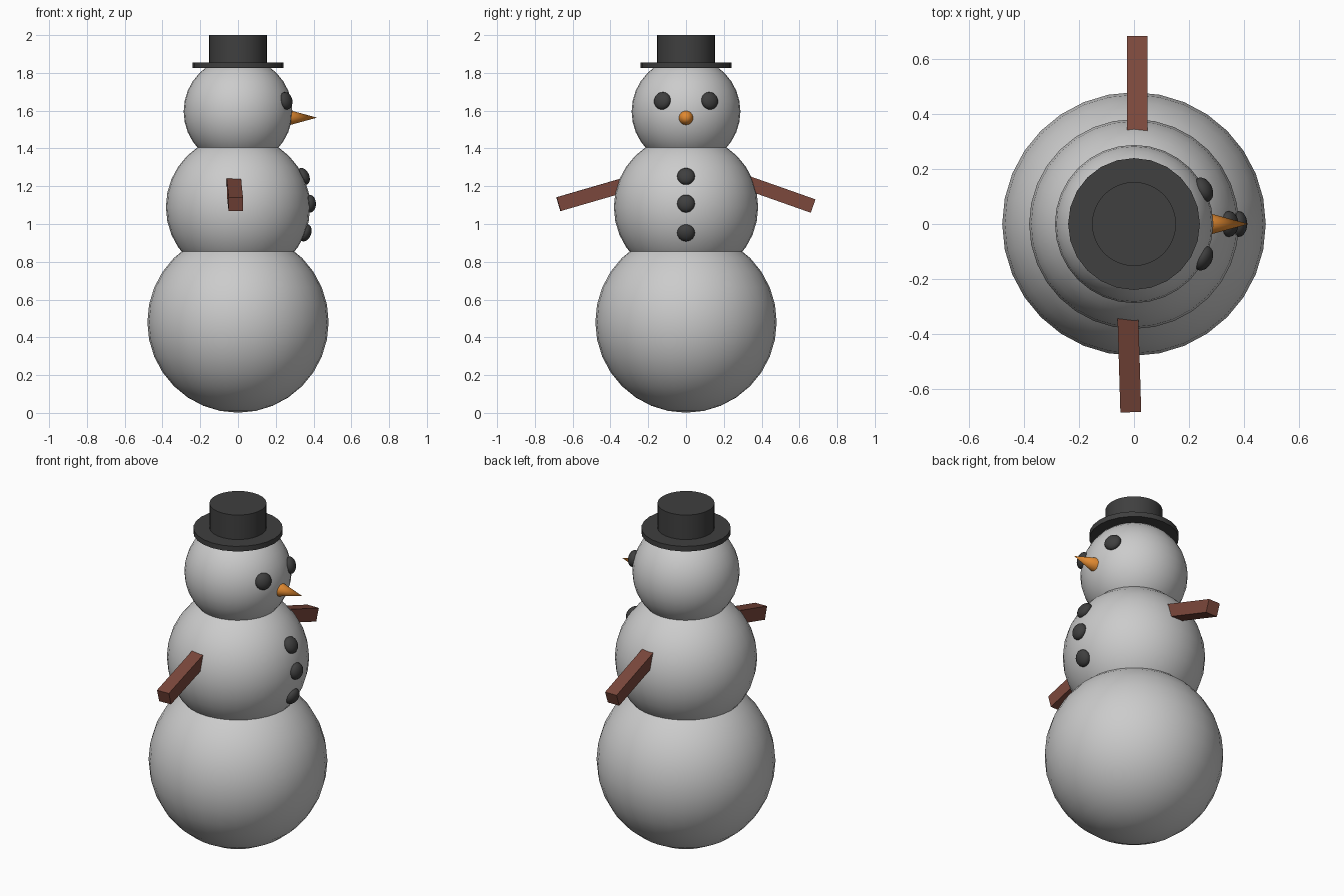
import bpy, math
from mathutils import Vector

if "Cube" in bpy.data.objects:
    bpy.data.objects.remove(bpy.data.objects["Cube"])


def material(name, rgb):
    m = bpy.data.materials.new(name)
    m.diffuse_color = (*rgb, 1)
    m.use_nodes = True
    m.node_tree.nodes["Principled BSDF"].inputs["Base Color"].default_value = m.diffuse_color
    return m


COAL = material("coal", (0.05, 0.05, 0.05))
WOOD = material("wood", (0.2, 0.065, 0.045))
ORANGE = material("orange", (0.75, 0.25, 0.03))


def finish(name, mat=None, smooth=True):
    ob = bpy.context.object
    ob.name = name
    if mat:
        ob.data.materials.append(mat)
    if smooth:
        bpy.ops.object.shade_smooth_by_angle(angle=math.radians(35))
    return ob


def ball(name, z, r):
    bpy.ops.mesh.primitive_uv_sphere_add(segments=32, ring_count=16, radius=r, location=(0, 0, z))
    return finish(name)


def lump(name, y, z, centre_z, r):
    """Flattened coal lump sitting on the +x side of a snowball."""
    dz = z - centre_z
    normal = Vector((math.sqrt(r * r - y * y - dz * dz), y, dz))
    bpy.ops.mesh.primitive_uv_sphere_add(segments=20, ring_count=12, radius=1,
                                         location=normal + Vector((0, 0, centre_z)))
    ob = finish(name, COAL)
    ob.scale = (0.047, 0.047, 0.031)
    ob.rotation_euler = normal.to_track_quat('Z', 'Y').to_euler()


def disc(name, z0, z1, r, sides):
    bpy.ops.mesh.primitive_cylinder_add(vertices=sides, radius=r, depth=z1 - z0,
                                        location=(0, 0, (z0 + z1) / 2))
    finish(name, COAL)


def stick(name, a, b, width):
    a, b = Vector(a), Vector(b)
    bpy.ops.mesh.primitive_cube_add(size=1, location=(a + b) / 2)
    ob = finish(name, WOOD, smooth=False)
    ob.scale = (width, (b - a).length, width)
    ob.rotation_euler = (b - a).to_track_quat('Y', 'Z').to_euler()


# Snowballs
ball("lower_body", 0.481, 0.48)
ball("upper_body", 1.09, 0.382)
ball("head", 1.596, 0.288)

# Eyes and buttons
for side, y in (("left", 0.125), ("right", -0.125)):
    lump(f"{side}_eye", y, 1.652, 1.596, 0.288)
for i, z in enumerate((1.252, 1.108, 0.953)):
    lump(f"button_{i + 1}", 0, z, 1.09, 0.382)

# Nose
bpy.ops.mesh.primitive_cone_add(vertices=24, radius1=0.041, radius2=0, depth=0.15,
                                location=(0.343, 0, 1.563), rotation=(0, math.pi / 2, 0))
finish("nose", ORANGE)

# Hat
disc("hat_brim", 1.825, 1.855, 0.24, 24)
disc("hat_crown", 1.84, 2.0, 0.153, 32)

# Arms, ends just inside the body
stick("left_arm", (0.012, 0.31, 1.223), (0.012, 0.673, 1.095), 0.075)
stick("right_arm", (-0.023, -0.31, 1.211), (-0.012, -0.675, 1.105), 0.076)
